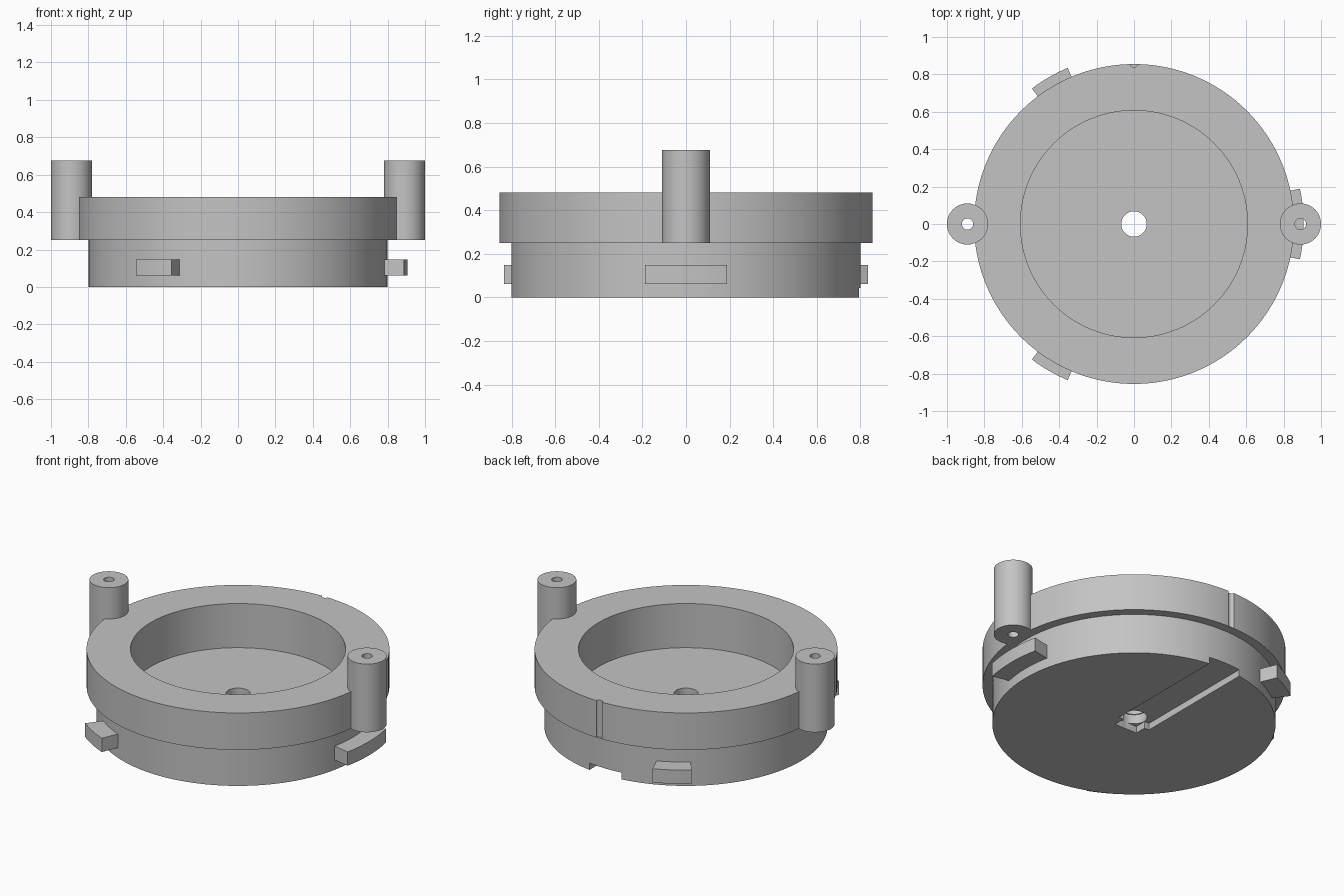
import bpy, bmesh, math

if "Cube" in bpy.data.objects:
    bpy.data.objects.remove(bpy.data.objects["Cube"])

grey = bpy.data.materials.new("plain grey")
grey.diffuse_color = (0.55, 0.55, 0.55, 1)
grey.use_nodes = True
grey.node_tree.nodes["Principled BSDF"].inputs["Base Color"].default_value = grey.diffuse_color


def make(name, verts, faces):
    me = bpy.data.meshes.new(name)
    bm = bmesh.new()
    vs = [bm.verts.new(v) for v in verts]
    for f in faces:
        bm.faces.new([vs[i] for i in f])
    bmesh.ops.recalc_face_normals(bm, faces=bm.faces)
    bm.to_mesh(me)
    bm.free()
    me.materials.append(grey)
    ob = bpy.data.objects.new(name, me)
    bpy.context.collection.objects.link(ob)
    return ob


def lathe(name, profile, n, cx=0, cy=0):
    """Revolve a closed (radius, z) profile around a vertical axis."""
    verts, faces, m = [], [], len(profile)
    for i in range(n):
        a = 2 * math.pi * i / n
        verts += [(cx + r * math.cos(a), cy + r * math.sin(a), z) for r, z in profile]
    for i in range(n):
        for j in range(m):
            k, l = (i + 1) % n, (j + 1) % m
            faces.append((i * m + j, k * m + j, k * m + l, i * m + l))
    return make(name, verts, faces)


def prism(name, outline, z0, z1):
    """Extrude an (x, y) outline from z0 to z1."""
    n = len(outline)
    verts = [(x, y, z) for z in (z0, z1) for x, y in outline]
    faces = [tuple(range(n)), tuple(range(n, 2 * n))]
    faces += [(i, (i + 1) % n, n + (i + 1) % n, n + i) for i in range(n)]
    return make(name, verts, faces)


def arc(r, a0, a1, n, cx=0, cy=0):
    return [(cx + r * math.cos(math.radians(a0 + (a1 - a0) * i / n)),
             cy + r * math.sin(math.radians(a0 + (a1 - a0) * i / n))) for i in range(n + 1)]


def boolean(ob, other, op):
    mod = ob.modifiers.new(op, 'BOOLEAN')
    mod.operation, mod.object, mod.solver = op, other, 'EXACT'
    bpy.context.view_layer.objects.active = ob
    bpy.ops.object.modifier_apply(modifier=mod.name)
    bpy.data.objects.remove(other)


# Stepped round housing with open cup and counterbored centre hole
housing = lathe("housing", [(0.074, 0), (0.80, 0), (0.80, 0.25), (0.855, 0.25), (0.855, 0.48),
                            (0.607, 0.48), (0.607, 0.205), (0.068, 0.205),
                            (0.068, 0.10), (0.074, 0.10)], 128)

# Two screw posts with through holes
for x in (-0.89, 0.89):
    post = lathe("post", [(0.03, 0.25), (0.11, 0.25), (0.11, 0.675), (0.03, 0.675)], 48, x)
    boolean(housing, post, 'UNION')

# Cable slot under the base, narrower at the centre end
slot = prism("slot_cutter", [(-0.078, -0.073), (0.078, -0.073), (0.078, 0), (0.11, 0),
                             (0.11, 1), (-0.11, 1), (-0.11, 0), (-0.078, 0)], -0.1, 0.042)
boolean(housing, slot, 'DIFFERENCE')

# Small index notch in the flange at the back
notch = prism("notch_cutter", arc(0.02, 0, 345, 23, 0, 0.858), 0.2501, 0.6)
boolean(housing, notch, 'DIFFERENCE')

# Three bayonet tabs around the lower body
tabs = []
for name, a0, a1 in (("right_tab", -12, 12), ("back_tab", 113, 127), ("front_tab", 233, 247)):
    outline = arc(0.907, a0, a1, 10) + arc(0.795, a1, a0, 10)
    tabs.append(prism(name, outline, 0.062, 0.148))

# Smooth round walls, sharp edges kept
for ob in [housing] + tabs:
    bpy.ops.object.select_all(action='DESELECT')
    ob.select_set(True)
    bpy.context.view_layer.objects.active = ob
    bpy.ops.object.shade_smooth_by_angle(angle=math.radians(30))
